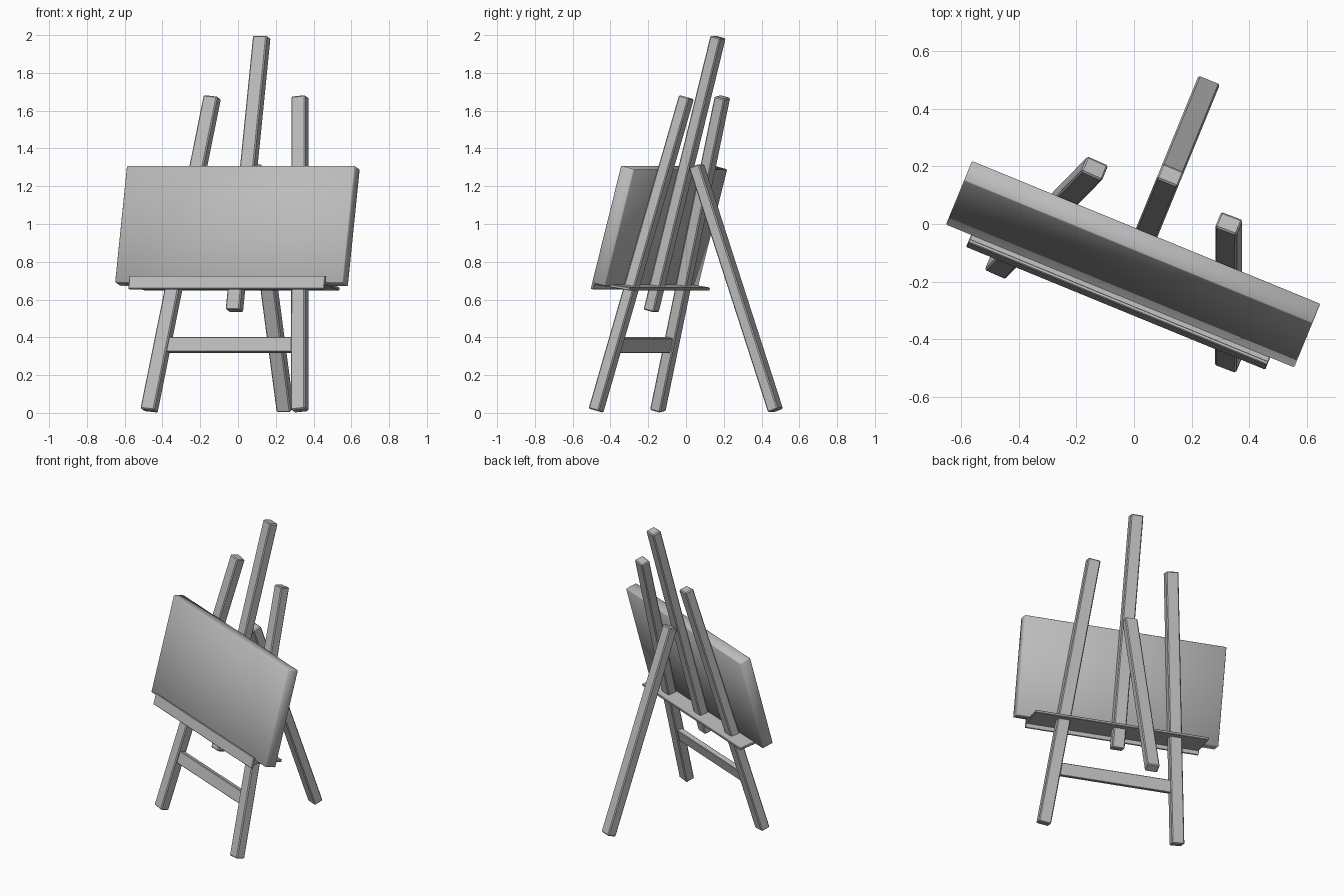
import bpy, bmesh, math
from mathutils import Matrix, Vector

cube = bpy.data.objects.get("Cube")
if cube:
    bpy.data.objects.remove(cube)

TURN = Matrix.Rotation(math.radians(-22.3), 4, 'Z')   # whole easel is turned
LEAN = math.radians(-15)                              # backward lean of the front
MID = 0.052                                           # symmetry plane of the easel

grey = bpy.data.materials.new("plain grey")
grey.use_nodes = True
grey.diffuse_color = (0.5, 0.5, 0.5, 1)
grey.node_tree.nodes["Principled BSDF"].inputs["Base Color"].default_value = (0.5, 0.5, 0.5, 1)


def block(name, size, frame, bevel, smooth=20):
    """Bevelled box of the given size placed by a frame matrix."""
    bm = bmesh.new()
    bmesh.ops.create_cube(bm, size=1)
    bmesh.ops.scale(bm, vec=size, verts=bm.verts)
    bmesh.ops.bevel(bm, geom=bm.edges[:], offset=bevel, segments=1, affect='EDGES')
    bm.transform(TURN @ frame)
    mesh = bpy.data.meshes.new(name)
    bm.to_mesh(mesh)
    bm.free()
    mesh.materials.append(grey)
    obj = bpy.data.objects.new(name, mesh)
    bpy.context.collection.objects.link(obj)
    bpy.ops.object.select_all(action='DESELECT')
    obj.select_set(True)
    bpy.context.view_layer.objects.active = obj
    bpy.ops.object.shade_smooth_by_angle(angle=math.radians(smooth))
    return obj


def beam(name, start, end, width=0.08, depth=0.06):
    """Square-ended timber between two points, its width kept sideways."""
    start, end = Vector(start), Vector(end)
    up = (end - start).normalized()
    back = up.cross(Vector((1, 0, 0))).normalized()
    side = back.cross(up)
    frame = Matrix((side, back, up)).transposed().to_4x4()
    frame.translation = (start + end) / 2
    block(name, (width, depth, (end - start).length), frame, 0.006)


def panel(name, size, centre, lean=LEAN, bevel=0.003, smooth=20):
    """Box leaning back about the sideways axis."""
    frame = Matrix.Translation(centre) @ Matrix.Rotation(lean, 4, 'X')
    block(name, size, frame, bevel, smooth)


# Front legs, mirrored about the middle
for name, s in (("right_front_leg", -1), ("left_front_leg", 1)):
    beam(name, (MID + s * 0.431, -0.317, 0.012), (MID + s * 0.251, 0.127, 1.672))

# Centre post and rear prop
beam("centre_post", (MID, -0.178, 0.54), (MID, 0.205, 1.99))
beam("rear_leg", (MID, 0.534, 0.012), (MID, 0.082, 1.308))

# Crossbar between the front legs
panel("crossbar", (0.74, 0.035, 0.08), (MID, -0.224, 0.36))

# Board resting on the tray
panel("board", (1.304, 0.077, 0.64), (MID - 0.002, -0.13, 0.99), bevel=0.004, smooth=50)

# Tray: sloping shelf and front lip
panel("tray_shelf", (1.12, 0.21, 0.016), (MID, -0.175, 0.672), lean=math.radians(-9))
panel("tray_lip", (1.12, 0.014, 0.072), (MID, -0.279, 0.69))
